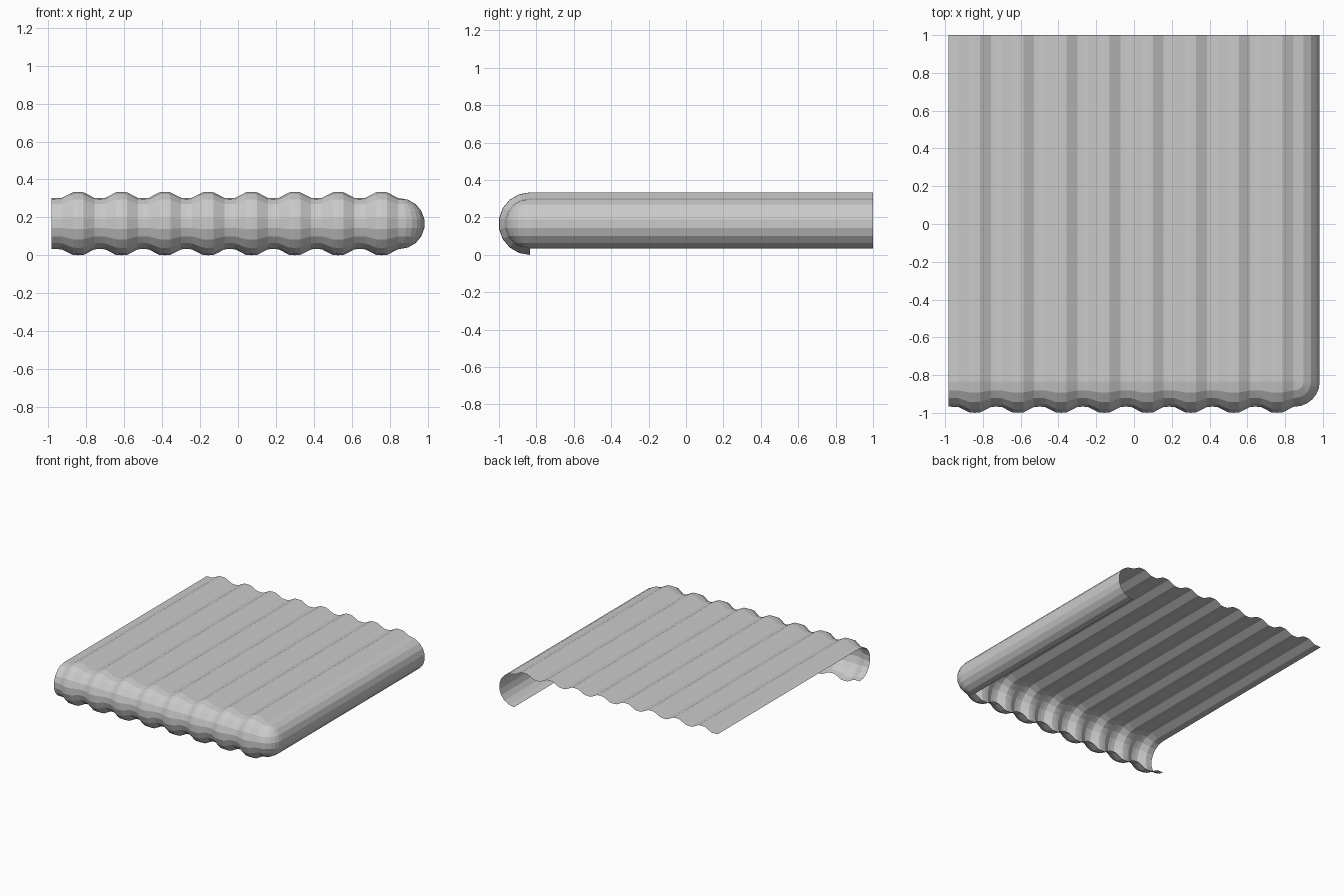
import bpy, bmesh, math

if "Cube" in bpy.data.objects:
    bpy.data.objects.remove(bpy.data.objects["Cube"])

R_PEAK, R_VALLEY = 0.167, 0.134     # edge radius at ridge and groove
CZ, CY, CX = 0.167, -0.835, 0.851   # centre lines of the rounded edges
LEFT, BACK = -0.983, 1.0
PITCH, FIRST = 0.2286, -0.843       # ridge spacing and first ridge
STEPS = 9                           # facets round the half-circle edge

grey = bpy.data.materials.new("light grey")
grey.diffuse_color = (0.6, 0.6, 0.6, 1)
grey.use_nodes = True
grey.node_tree.nodes["Principled BSDF"].inputs["Base Color"].default_value = grey.diffuse_color


def grid_object(name, rows):
    """Skin neighbouring rows of points with quads."""
    bm = bmesh.new()
    vs = [[bm.verts.new(p) for p in row] for row in rows]
    for a, b in zip(vs, vs[1:]):
        for i in range(len(a) - 1):
            bm.faces.new((a[i], a[i + 1], b[i + 1], b[i]))
    bmesh.ops.remove_doubles(bm, verts=bm.verts, dist=1e-5)
    me = bpy.data.meshes.new(name)
    bm.to_mesh(me)
    bm.free()
    me.materials.append(grey)
    ob = bpy.data.objects.new(name, me)
    bpy.context.collection.objects.link(ob)
    return ob


def half_ring(x, y, r, phi):
    """Half circle from top to bottom, bulging outward in direction phi."""
    pts = []
    for i in range(STEPS + 1):
        a = math.pi * i / STEPS
        out = r * math.sin(a)
        pts.append((x + out * math.cos(phi), y + out * math.sin(phi),
                    CZ + r * math.cos(a)))
    return pts


# Ridge profile across the width: (x, radius)
profile = [(LEFT, R_VALLEY)]
for k in range(8):
    for f, h in ((-0.375, 0.05), (-0.125, 0.95), (0, 1),
                 (0.125, 0.95), (0.375, 0.05), (0.5, 0)):
        x = FIRST + PITCH * (k + f)
        if x < CX - 0.005:
            profile.append((x, R_VALLEY + h * (R_PEAK - R_VALLEY)))
profile.append((CX, R_VALLEY))

# Ridged top sheet
grid_object("top_panel", [[(x, CY, CZ + r), (x, BACK, CZ + r)]
                          for x, r in profile][::-1])

# Ridged rounded front edge
grid_object("front_edge", [half_ring(x, CY, r, -math.pi / 2)
                           for x, r in profile])

# Ball corner running into the straight rounded right edge
side = [half_ring(CX, CY, R_VALLEY, -math.pi / 2 * (1 - i / 6)) for i in range(7)]
side.append(half_ring(CX, BACK, R_VALLEY, 0))
grid_object("right_edge", side)

# Outward facing normals
for ob in bpy.data.objects:
    me = ob.data
    p = me.polygons[0]
    c, n = p.center, p.normal
    if n.z < 0:
        me.flip_normals()
